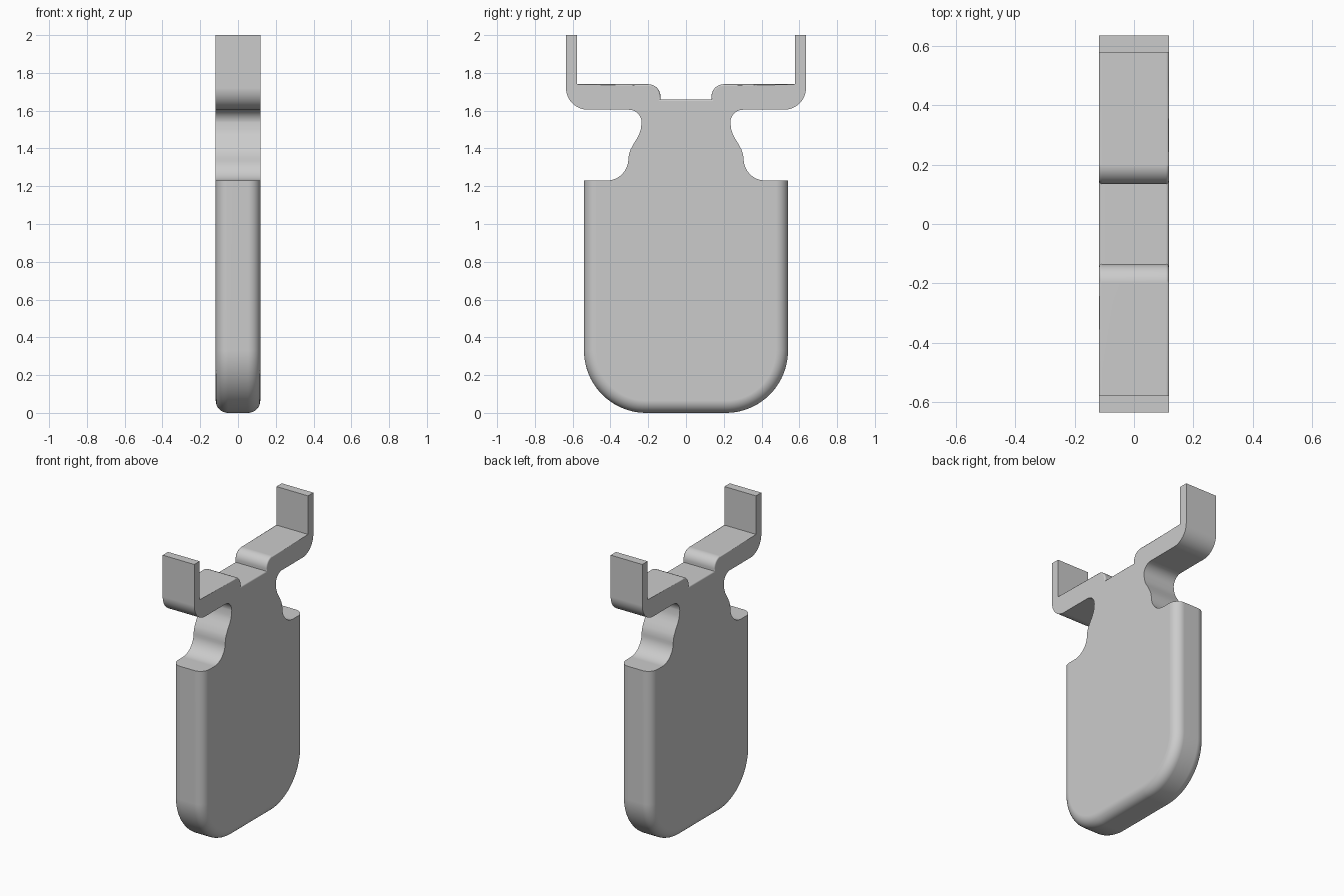
import bpy
import bmesh
from math import sin, cos, radians

if "Cube" in bpy.data.objects:
    bpy.data.objects.remove(bpy.data.objects["Cube"])

HALF = 0.118  # half thickness of the plate


def arc(cy, cz, r, start, end, n=12):
    steps = [radians(start + (end - start) * i / n) for i in range(n + 1)]
    return [(cy + r * cos(a), cz + r * sin(a)) for a in steps]


# Half outline of the plate, from bottom centre to top centre
half = arc(0.21, 0.33, 0.33, -90, 0, 20)            # bottom corner
half += [(0.54, 1.23)]                              # shoulder
half += arc(0.42, 1.345, 0.115, 270, 180)           # shoulder fillet
half += [(0.302, 1.37), (0.293, 1.395), (0.277, 1.425), (0.26, 1.452),
         (0.247, 1.477), (0.239, 1.502)]            # neck
half += arc(0.303, 1.537, 0.068, 180, 90)           # fillet under the arm
half += arc(0.52, 1.72, 0.115, -90, 0)              # arm elbow
half += [(0.635, 2.0), (0.578, 2.0), (0.578, 1.74)]  # upright tab
half += arc(0.20, 1.675, 0.065, 90, 180)            # rounded step
half += [(0.135, 1.66)]
outline = half + [(-y, z) for y, z in reversed(half)]

# Extrude the outline across the thickness
bm = bmesh.new()
face = bm.faces.new([bm.verts.new((-HALF, y, z)) for y, z in outline])
new = bmesh.ops.extrude_face_region(bm, geom=[face])["geom"]
moved = [v for v in new if isinstance(v, bmesh.types.BMVert)]
bmesh.ops.translate(bm, verts=moved, vec=(2 * HALF, 0, 0))
bmesh.ops.recalc_face_normals(bm, faces=bm.faces)


def round_edges(rule, radius, segments):
    edges = []
    for e in bm.edges:
        a, b = e.verts[0].co, e.verts[1].co
        mid = (a + b) / 2
        if abs(abs(mid.x) - HALF) < 1e-4 and rule(abs(mid.y), mid.z):
            edges.append(e)
    bmesh.ops.bevel(bm, geom=edges, offset=radius, offset_type='OFFSET',
                    segments=segments, profile=0.5, affect='EDGES',
                    clamp_overlap=False)


# Broad rounding on the body, fine rounding along the top of the arms
round_edges(lambda y, z: z < 1.22, 0.065, 8)
round_edges(lambda y, z: 1.65 < z < 1.75 and y < 0.577, 0.01, 3)

mesh = bpy.data.meshes.new("hanger_plate")
bm.to_mesh(mesh)
bm.free()
plate = bpy.data.objects.new("hanger_plate", mesh)
bpy.context.collection.objects.link(plate)

# Plain grey
grey = bpy.data.materials.new("plain grey")
grey.use_nodes = True
colour = (0.6, 0.6, 0.6, 1)
grey.diffuse_color = colour
grey.node_tree.nodes["Principled BSDF"].inputs["Base Color"].default_value = colour
mesh.materials.append(grey)

bpy.context.view_layer.objects.active = plate
plate.select_set(True)
bpy.ops.object.shade_smooth_by_angle(angle=radians(35))
weighted = plate.modifiers.new("even_shading", 'WEIGHTED_NORMAL')
weighted.keep_sharp = True
